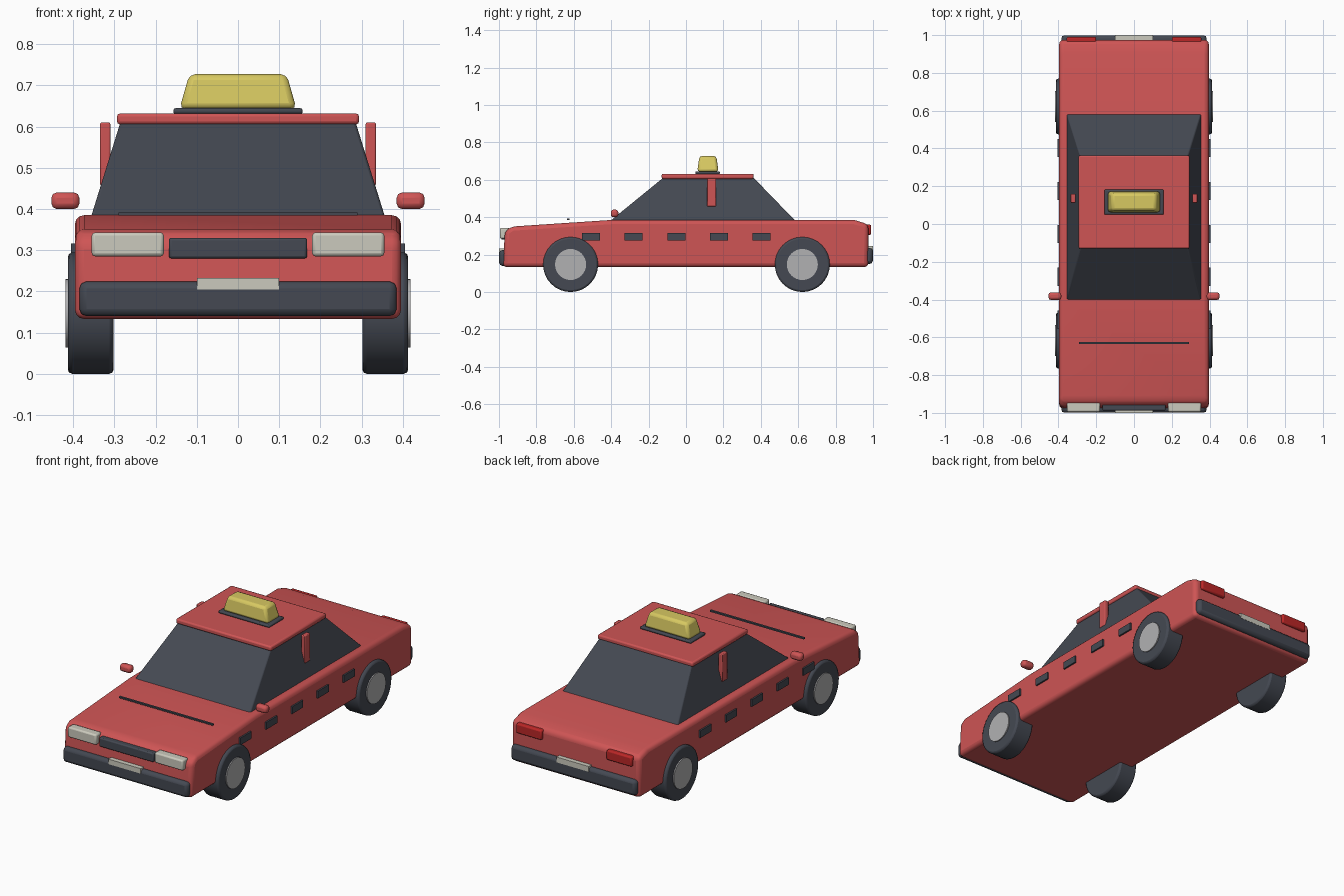
import bpy, bmesh, math

if "Cube" in bpy.data.objects:
    bpy.data.objects.remove(bpy.data.objects["Cube"])


def material(name, rgb):
    m = bpy.data.materials.new(name)
    m.diffuse_color = (*rgb, 1)
    m.use_nodes = True
    m.node_tree.nodes["Principled BSDF"].inputs["Base Color"].default_value = m.diffuse_color
    return m


RED = material("body red", (0.62, 0.09, 0.09))
DARK = material("dark grey", (0.058, 0.066, 0.085))
YELLOW = material("sign yellow", (0.68, 0.58, 0.12))
SILVER = material("hub silver", (0.44, 0.44, 0.45))
CREAM = material("lamp cream", (0.60, 0.59, 0.51))
LAMP_RED = material("tail lamp red", (0.50, 0.02, 0.02))


def finish(name, bm, mat, bevel=0.0, segments=2):
    bmesh.ops.recalc_face_normals(bm, faces=bm.faces[:])
    mesh = bpy.data.meshes.new(name)
    bm.to_mesh(mesh)
    bm.free()
    ob = bpy.data.objects.new(name, mesh)
    bpy.context.collection.objects.link(ob)
    mesh.materials.append(mat)
    if bevel:
        mod = ob.modifiers.new("rounded edges", 'BEVEL')
        mod.width, mod.segments, mod.limit_method = bevel, segments, 'ANGLE'
        mod.angle_limit = math.radians(25)
    bpy.ops.object.select_all(action='DESELECT')
    ob.select_set(True)
    bpy.context.view_layer.objects.active = ob
    bpy.ops.object.shade_smooth_by_angle(angle=math.radians(35))
    return ob


def frustum(name, low, high, z, mat, bevel=0.0, segments=2):
    """Block between two rectangles (x0, x1, y0, y1) at heights z."""
    bm = bmesh.new()
    rings = []
    for (x0, x1, y0, y1), h in ((low, z[0]), (high, z[1])):
        rings.append([bm.verts.new((x, y, h)) for x, y in
                      ((x0, y0), (x1, y0), (x1, y1), (x0, y1))])
    bm.faces.new(rings[0])
    bm.faces.new(rings[1])
    for i in range(4):
        j = (i + 1) % 4
        bm.faces.new((rings[0][i], rings[0][j], rings[1][j], rings[1][i]))
    return finish(name, bm, mat, bevel, segments)


def box(name, x, y, z, mat, bevel=0.0, segments=2):
    rect = (*x, *y)
    return frustum(name, rect, rect, z, mat, bevel, segments)


def pair(name, x, y, z, mat, bevel=0.0):
    for side, s in (("right", 1), ("left", -1)):
        box(f"{name}_{side}", sorted((s * x[0], s * x[1])), y, z, mat, bevel)


def disc(name, x0, x1, y, z, radius, mat, bevel):
    bm = bmesh.new()
    bmesh.ops.create_cone(bm, cap_ends=True, segments=32, radius1=radius,
                          radius2=radius, depth=abs(x1 - x0))
    for v in bm.verts:
        v.co = (v.co.z + (x0 + x1) / 2, v.co.x + y, v.co.y + z)
    return finish(name, bm, mat, bevel)


# Body: side profile swept across the width
bm = bmesh.new()
profile = [(-0.98, 0.133), (0.975, 0.133), (0.975, 0.362), (0.90, 0.385),
           (-0.40, 0.385), (-0.93, 0.35), (-0.968, 0.325)]
face = bm.faces.new([bm.verts.new((-0.396, y, z)) for y, z in profile])
ext = bmesh.ops.extrude_face_region(bm, geom=[face])
bmesh.ops.translate(bm, vec=(0.792, 0, 0),
                    verts=[g for g in ext["geom"] if isinstance(g, bmesh.types.BMVert)])
finish("body", bm, RED, 0.028, 3)

# Cabin glass, roof and roof sign
frustum("cabin_glass", (-0.357, 0.357, -0.405, 0.585), (-0.285, 0.285, -0.12, 0.36),
        (0.38, 0.612), DARK, 0.006)
box("roof", (-0.294, 0.294), (-0.13, 0.362), (0.605, 0.632), RED, 0.008)
box("sign_base", (-0.157, 0.157), (0.05, 0.182), (0.63, 0.645), DARK, 0.006)
frustum("roof_sign", (-0.142, 0.142, 0.06, 0.174), (-0.118, 0.118, 0.072, 0.162),
        (0.643, 0.727), YELLOW, 0.014)

# Door pillars, side mirrors and bonnet line
pair("door_pillar", (0.31, 0.335), (0.112, 0.16), (0.457, 0.61), RED, 0.004)
pair("side_mirror", (0.385, 0.453), (-0.402, -0.362), (0.40, 0.44), RED, 0.013)
box("bonnet_line", (-0.29, 0.29), (-0.636, -0.624), (0.384, 0.392), DARK)

# Checker dashes along the doors
for i in range(5):
    y = -0.507 + i * 0.2275
    pair(f"side_dash_{i + 1}", (0.39, 0.405), (y - 0.048, y + 0.048), (0.276, 0.316), DARK)

# Front end
pair("headlight", (0.18, 0.355), (-0.995, -0.945), (0.285, 0.343), CREAM, 0.008)
box("grille", (-0.168, 0.168), (-0.987, -0.94), (0.28, 0.33), DARK, 0.006)
box("front_bumper", (-0.385, 0.385), (-0.999, -0.93), (0.14, 0.224), DARK, 0.017)
box("front_plate", (-0.1, 0.1), (-1.0, -0.96), (0.205, 0.233), CREAM)

# Rear end
pair("tail_light", (0.2, 0.357), (0.94, 0.99), (0.305, 0.36), LAMP_RED, 0.008)
box("rear_bumper", (-0.385, 0.385), (0.93, 0.999), (0.15, 0.236), DARK, 0.017)
box("rear_plate", (-0.1, 0.1), (0.96, 1.0), (0.215, 0.245), CREAM)

# Wheels
for end, y in (("front", -0.617), ("rear", 0.622)):
    for side, s in (("right", 1), ("left", -1)):
        disc(f"{end}_tyre_{side}", s * 0.302, s * 0.413, y, 0.147, 0.147, DARK, 0.01)
        disc(f"{end}_hub_{side}", s * 0.38, s * 0.419, y, 0.147, 0.083, SILVER, 0)
